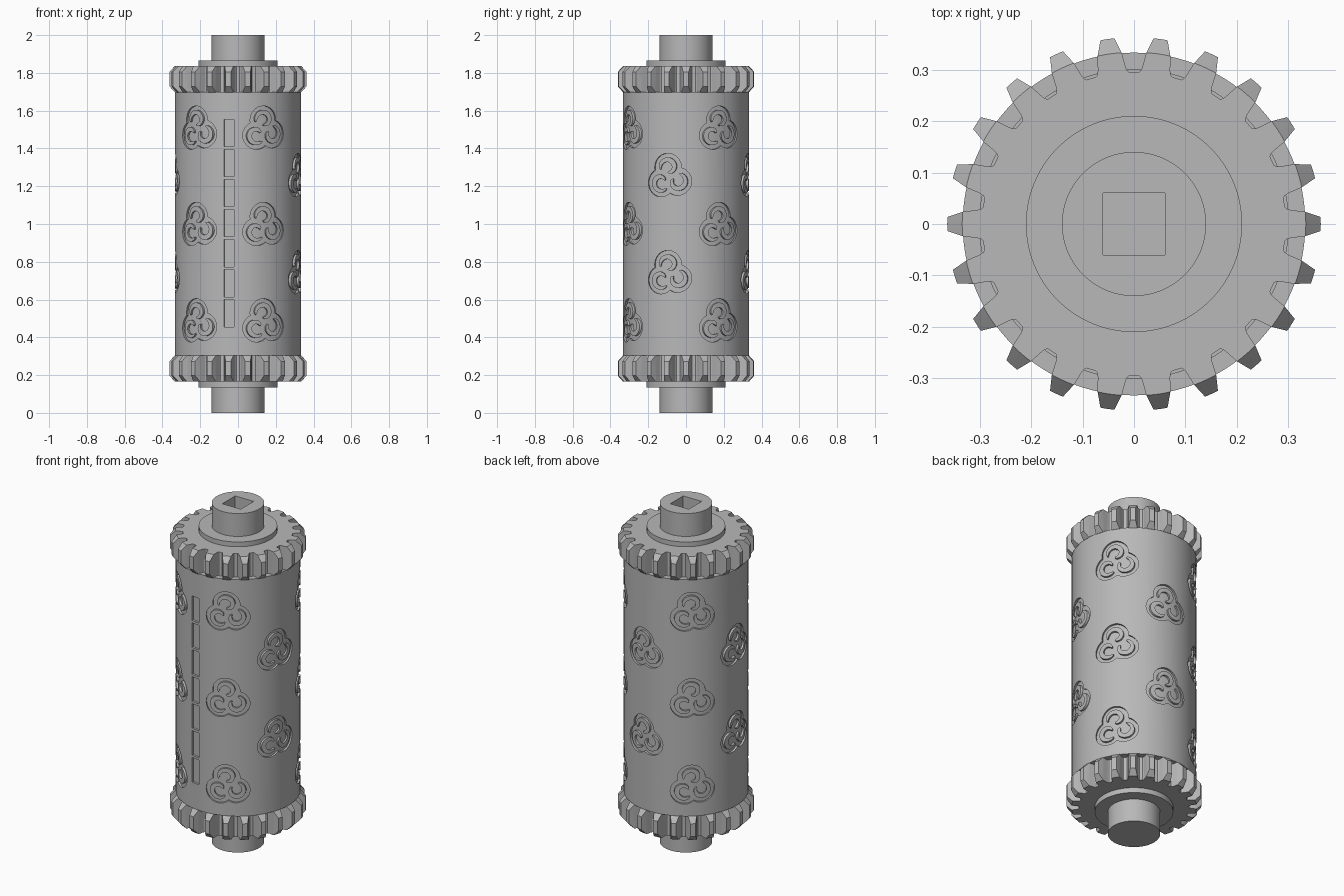
import bpy, bmesh
from math import sin, cos, pi, radians, sqrt
from mathutils import Matrix, Vector

if "Cube" in bpy.data.objects:
    bpy.data.objects.remove(bpy.data.objects["Cube"])

SKIN = 0.333      # barrel radius
FLOOR = 0.321     # radius of the engraved floor
SLOT_ANGLE = -8.2
TEETH = 22

grey = bpy.data.materials.new("plain_grey")
grey.use_nodes = True
grey.diffuse_color = (0.48, 0.48, 0.48, 1)
grey.node_tree.nodes["Principled BSDF"].inputs["Base Color"].default_value = grey.diffuse_color


def finish(name, bm):
    bmesh.ops.recalc_face_normals(bm, faces=bm.faces[:])
    mesh = bpy.data.meshes.new(name)
    bm.to_mesh(mesh)
    bm.free()
    mesh.materials.append(grey)
    obj = bpy.data.objects.new(name, mesh)
    bpy.context.collection.objects.link(obj)
    return obj


def activate(obj):
    bpy.ops.object.select_all(action='DESELECT')
    obj.select_set(True)
    bpy.context.view_layer.objects.active = obj


def smooth(obj):
    activate(obj)
    bpy.ops.object.shade_smooth_by_angle(angle=radians(25))


def carve(obj, cutter, operation='DIFFERENCE'):
    mod = obj.modifiers.new("carve", 'BOOLEAN')
    mod.object, mod.operation, mod.solver = cutter, operation, 'EXACT'
    activate(obj)
    bpy.ops.object.modifier_apply(modifier=mod.name)


def discard(obj):
    bpy.data.objects.remove(obj)


def prism(bm, outline, low, high, matrix=Matrix()):
    """Extrude a flat outline between two heights, then place it."""
    rings = [[bm.verts.new(matrix @ Vector((u, v, w))) for u, v in outline] for w in (low, high)]
    bm.faces.new(rings[0])
    bm.faces.new(rings[1])
    n = len(outline)
    for i in range(n):
        j = (i + 1) % n
        bm.faces.new((rings[0][i], rings[0][j], rings[1][j], rings[1][i]))


def lathe(name, profile, steps=128, closed=False):
    """Spin (radius, height) points about the upright axis."""
    bm = bmesh.new()
    verts = [bm.verts.new((r, 0, z)) for r, z in profile]
    edges = [bm.edges.new(pair) for pair in zip(verts, verts[1:])]
    if closed:
        edges.append(bm.edges.new((verts[-1], verts[0])))
    bmesh.ops.spin(bm, geom=verts + edges, cent=(0, 0, 0), axis=(0, 0, 1),
                   angle=2 * pi, steps=steps, use_duplicate=False)
    bmesh.ops.remove_doubles(bm, verts=bm.verts[:], dist=1e-5)
    return finish(name, bm)


def on_barrel(angle, z):
    """Frame whose u runs around, v runs up and w points outward; angle 0 is the front."""
    a = radians(angle)
    u, w = Vector((cos(a), sin(a), 0)), Vector((sin(a), -cos(a), 0))
    m = Matrix((u, Vector((0, 0, 1)), w)).transposed().to_4x4()
    m.translation = (0, 0, z)
    return m


def polar(r, a):
    return Vector((r * cos(a), r * sin(a)))


# Emblem outlines
LOBE_OFFSET, LOBE_RADIUS = 0.052, 0.074
LOBES = [radians(95 + 120 * k) for k in range(3)]
SHIFT = Vector((0.0, -0.008))


def trefoil():
    pts = []
    for i in range(72):
        a = 2 * pi * i / 72
        gap = min((abs((a - l + pi) % (2 * pi) - pi) for l in LOBES))
        reach = LOBE_OFFSET * cos(gap) + sqrt(LOBE_RADIUS**2 - (LOBE_OFFSET * sin(gap))**2)
        pts.append(polar(reach, a) + SHIFT)
    return pts


def swirl(lobe):
    outer, inner, n = [], [], 24
    for i in range(n + 1):
        s = i / n
        a = lobe + radians(100 - 285 * s)
        r = 0.043 - 0.017 * s * s
        half = 0.002 + 0.011 * sqrt(max(sin(pi * s), 0))
        centre = polar(LOBE_OFFSET, lobe) + SHIFT
        outer.append(centre + polar(r + half, a))
        inner.append(centre + polar(r - half, a))
    return outer + inner[::-1]


# Staggered emblem places: seven columns alternating three and two emblems
places = []
for k in range(7):
    angle = SLOT_ANGLE + 180 + 49 * (k - 3)
    for z in ((0.487, 0.997, 1.507) if k % 2 == 0 else (0.742, 1.256)):
        places.append(on_barrel(angle, z))

# Cutters for the recesses and for the raised swirls
recess_bm, swirl_bm = bmesh.new(), bmesh.new()
for place in places:
    prism(recess_bm, trefoil(), 0.24, 0.4, place)
    for lobe in LOBES:
        prism(swirl_bm, swirl(lobe), 0.24, 0.4, place)
for k in range(7):
    w, h = 0.0265, 0.0725
    prism(recess_bm, [(-w, -h), (w, -h), (w, h), (-w, h)], 0.24, 0.4,
          on_barrel(SLOT_ANGLE, 1.005 + 0.159 * (k - 3)))
recess_cutter = finish("recess_cutter", recess_bm)
swirl_cutter = finish("swirl_cutter", swirl_bm)

# Engraved barrel sleeve and the swirls left standing inside each recess
tube = [(0.3, 0.304), (SKIN, 0.304), (SKIN, 1.7), (0.3, 1.7)]
sleeve = lathe("barrel_sleeve", tube, closed=True)
swirls = lathe("emblem_swirls", tube, closed=True)
carve(sleeve, recess_cutter)
carve(swirls, swirl_cutter, 'INTERSECT')
discard(recess_cutter)
discard(swirl_cutter)

# Axle with flanges, and the core that forms the recess floors
half_profile = [(0, 1), (0.14, 1), (0.14, 0.865), (0.21, 0.865), (0.21, 0.8),
                (0.28, 0.8), (0.28, 0.695), (FLOOR, 0.695)]
axle = lathe("axle_and_core", [(r, 1 - z) for r, z in half_profile]
             + [(r, 1 + z) for r, z in half_profile[::-1]])

# Gear rings with chamfered tooth tips
half_tooth = [(0.295, 6.4), (0.298, 5.7), (0.306, 5.1), (SKIN, 4.1), (0.366, 2.0)]
tooth = [(r, -a) for r, a in half_tooth] + [(r, a) for r, a in half_tooth[::-1]]
gear_outline = [polar(r, radians(a + 360 * k / TEETH)) for k in range(TEETH) for r, a in tooth]


def gear(name, z):
    bm = bmesh.new()
    prism(bm, gear_outline, z, z + 0.14)
    ring = finish(name, bm)
    envelope = lathe("tip_envelope", [(0, z - 0.001), (SKIN, z - 0.001), (0.363, z + 0.032),
                                      (0.363, z + 0.108), (SKIN, z + 0.141), (0, z + 0.141)])
    carve(ring, envelope, 'INTERSECT')
    discard(envelope)
    return ring


lower_gear = gear("lower_gear", 0.165)
upper_gear = gear("upper_gear", 1.697)

# Square drive socket in the top end
bm = bmesh.new()
prism(bm, [(-0.06, -0.06), (0.06, -0.06), (0.06, 0.06), (-0.06, 0.06)], 1.7, 2.1)
socket = finish("socket_cutter", bm)
carve(axle, socket)
carve(upper_gear, socket)
discard(socket)

for part in (sleeve, swirls, axle, lower_gear, upper_gear):
    smooth(part)
